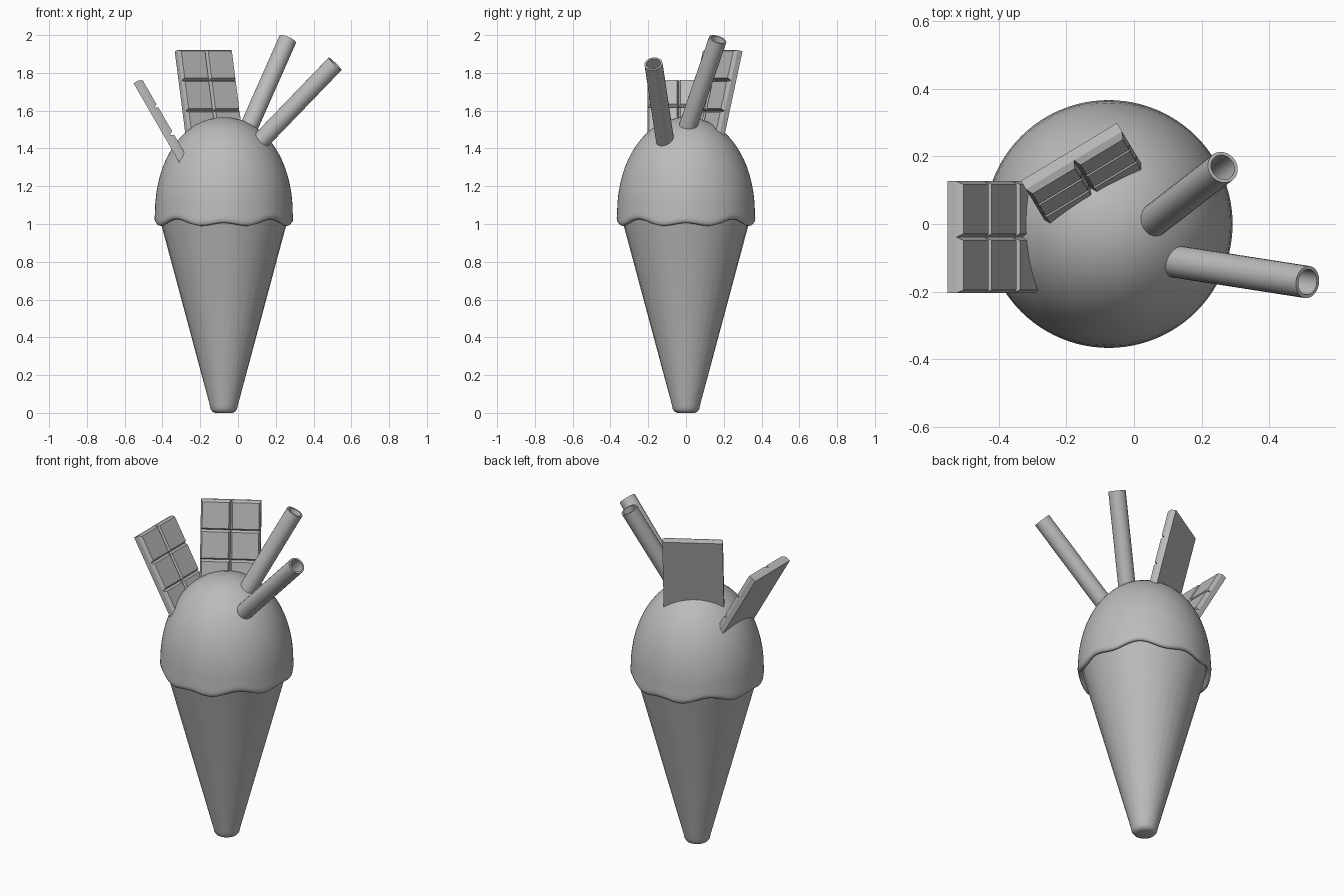
import bpy
import bmesh
from math import cos, sin, pi, radians
from mathutils import Matrix, Vector

if "Cube" in bpy.data.objects:
    bpy.data.objects.remove(bpy.data.objects["Cube"], do_unlink=True)

AXIS_X = -0.075

grey = bpy.data.materials.new("plain_grey")
grey.use_nodes = True
colour = (0.5, 0.5, 0.5, 1)
grey.diffuse_color = colour
grey.node_tree.nodes["Principled BSDF"].inputs["Base Color"].default_value = colour


def finish(name, bm, matrix, smooth_angle=None):
    bmesh.ops.recalc_face_normals(bm, faces=bm.faces)
    mesh = bpy.data.meshes.new(name)
    bm.to_mesh(mesh)
    bm.free()
    mesh.materials.append(grey)
    obj = bpy.data.objects.new(name, mesh)
    bpy.context.collection.objects.link(obj)
    obj.matrix_world = matrix
    if smooth_angle:
        bpy.ops.object.select_all(action="DESELECT")
        obj.select_set(True)
        bpy.context.view_layer.objects.active = obj
        bpy.ops.object.shade_smooth_by_angle(angle=radians(smooth_angle))
    return obj


def lathe(name, profile, matrix, segments=32, wave=None, smooth_angle=40):
    """Revolve (radius, height) points; wave(angle, height) lifts each point."""
    bm = bmesh.new()
    rings = []
    for r, z in profile:
        if r == 0:
            rings.append([bm.verts.new((0, 0, z))] * segments)
            continue
        ring = []
        for i in range(segments):
            a = 2 * pi * i / segments
            lift = wave(a, z) if wave else 0
            ring.append(bm.verts.new((r * cos(a), r * sin(a), z + lift)))
        rings.append(ring)
    for low, high in zip(rings, rings[1:]):
        for i in range(segments):
            j = (i + 1) % segments
            corners = dict.fromkeys((low[i], low[j], high[j], high[i]))
            bm.faces.new(list(corners))
    return finish(name, bm, matrix, smooth_angle)


on_axis = Matrix.Translation((AXIS_X, 0, 0))

# Cone with a small rounded tip
lathe("cone", [(0, 0), (0.045, 0), (0.06, 0.006), (0.07, 0.02), (0.074, 0.04),
               (0.332, 1.0), (0.342, 1.04)], on_axis)

# Scoop: domed top, rounded wavy lip, underside tucked against the cone
RIM, TOP = 1.05, 1.565
dome = []
for k in range(17):
    t = pi / 2 * k / 16
    dome.append((0.365 * cos(t) ** 0.96 if k < 16 else 0,
                 RIM + (TOP - RIM) * sin(t) ** 0.96))
lip = [(0.325, 1.04), (0.338, 1.012), (0.347, 1.003), (0.358, 1.004),
       (0.365, 1.014), (0.367, 1.03)]


def drips(a, z):
    fade = max(0, min(1, (1.2 - z) / 0.18))
    return fade * (0.012 * cos(8 * a) - 0.010 * cos(4 * a))


lathe("scoop", lip + dome, on_axis, segments=96, wave=drips, smooth_angle=60)


# Hollow wafer sticks
def stick(name, foot, tip):
    foot, tip = Vector(foot), Vector(tip)
    axis = tip - foot
    length = axis.length
    matrix = Matrix.Translation(foot) @ axis.to_track_quat("Z", "Y").to_matrix().to_4x4()
    lathe(name, [(0, -0.08), (0.048, -0.08), (0.048, length), (0.038, length),
                 (0.038, length - 0.3), (0, length - 0.3)], matrix, 24)


stick("back_wafer_stick", (0.065, 0.015, 1.53), (0.263, 0.168, 1.977))
stick("front_wafer_stick", (0.135, -0.113, 1.455), (0.514, -0.172, 1.848))


# Bars of two by three raised squares, placed by the upper rear corner
def bar(name, corner, yaw, lean, width=0.332, length=0.5):
    bm = bmesh.new()
    place = Matrix.Translation((width / 2, -length / 2, 0.03))
    bmesh.ops.create_grid(bm, x_segments=2, y_segments=3, size=1,
                          matrix=place @ Matrix.Diagonal((width / 2, length / 2, 1, 1)))
    border = [e for e in bm.edges if e.is_boundary]
    skirt = bmesh.ops.extrude_edge_only(bm, edges=border)["geom"]
    for v in skirt:
        if isinstance(v, bmesh.types.BMVert):
            v.co.z = 0
    bmesh.ops.holes_fill(bm, edges=[e for e in bm.edges if e.is_boundary])
    bmesh.ops.recalc_face_normals(bm, faces=bm.faces)
    squares = [f for f in bm.faces if f.calc_center_median().z > 0.029]
    bmesh.ops.inset_individual(bm, faces=squares, thickness=0.014, depth=0.02)
    matrix = (Matrix.Translation(corner) @ Matrix.Rotation(radians(yaw), 4, "Z")
              @ Matrix.Rotation(radians(90 - lean), 4, "X"))
    finish(name, bm, matrix)


bar("back_bar", (-0.335, 0.128, 1.914), 31, 14)
bar("side_bar", (-0.553, -0.205, 1.745), 90, 30)
